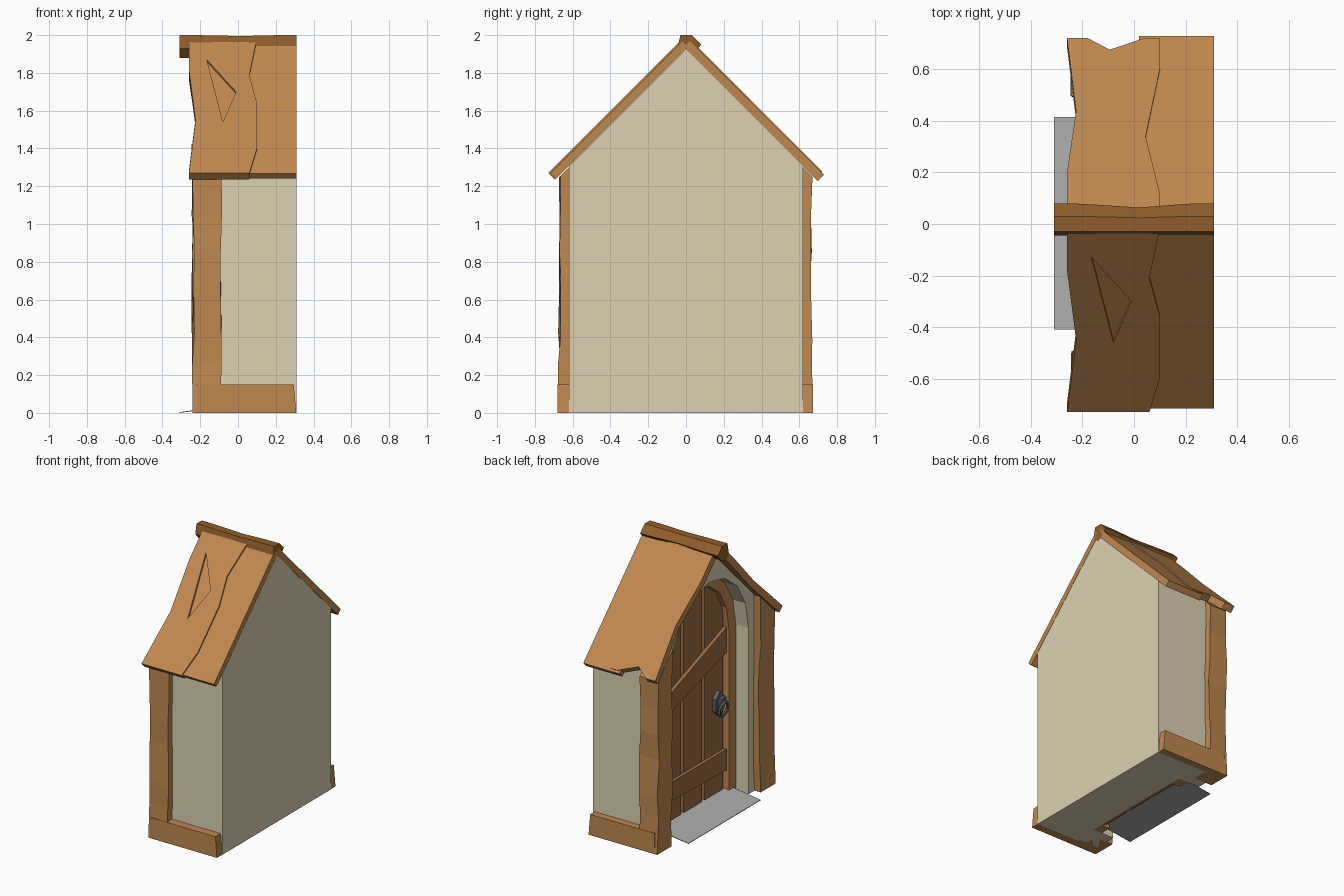
import bpy, bmesh, math, random
from mathutils import Vector

if "Cube" in bpy.data.objects:
    bpy.data.objects.remove(bpy.data.objects["Cube"])

random.seed(4)


def material(name, rgb):
    m = bpy.data.materials.new(name)
    m.diffuse_color = (*rgb, 1)
    m.use_nodes = True
    m.node_tree.nodes["Principled BSDF"].inputs["Base Color"].default_value = m.diffuse_color
    return m


PLASTER = material("plaster", (0.72, 0.64, 0.45))
WOOD = material("light_wood", (0.53, 0.25, 0.08))
BEAM = material("dark_wood", (0.28, 0.11, 0.025))
DOOR = material("door_wood", (0.33, 0.15, 0.06))
STONE = material("stone", (0.42, 0.42, 0.43))
IRON = material("iron", (0.12, 0.12, 0.13))


def loft(name, rings, mat):
    """Closed solid through rings of equal point count."""
    bm = bmesh.new()
    vs = [[bm.verts.new(p) for p in r] for r in rings]
    n = len(rings[0])
    for a, b in zip(vs, vs[1:]):
        for i in range(n):
            j = (i + 1) % n
            bm.faces.new((a[i], a[j], b[j], b[i]))
    bm.faces.new(vs[0][::-1])
    bm.faces.new(vs[-1])
    bmesh.ops.recalc_face_normals(bm, faces=bm.faces)
    me = bpy.data.meshes.new(name)
    bm.to_mesh(me)
    bm.free()
    ob = bpy.data.objects.new(name, me)
    bpy.context.collection.objects.link(ob)
    if mat:
        me.materials.append(mat)
    return ob


def prism(name, outline, x0, x1, mat):
    """Extrude a (y, z) outline along x."""
    return loft(name, [[(x, y, z) for y, z in outline] for x in (x0, x1)], mat)


def cut(ob, cutter):
    mod = ob.modifiers.new("cut", "BOOLEAN")
    mod.operation = "DIFFERENCE"
    mod.solver = "EXACT"
    mod.object = cutter
    bpy.context.view_layer.objects.active = ob
    bpy.ops.object.modifier_apply(modifier=mod.name)
    bpy.data.objects.remove(cutter)


SPRING = 1.2


def arch_points(hw, rise, n=8):
    """Arch from +y to -y, including both feet."""
    pts = [(hw, 0)]
    for i in range(n + 1):
        a = math.pi * i / n
        pts.append((hw * math.cos(a), SPRING + rise * math.sin(a)))
    return pts + [(-hw, 0)]


# house body with arched door recess
body = prism("house_body", [(-.62, 0), (-.62, 1.305), (0, 1.925), (.62, 1.305), (.62, 0)],
             -.19, .31, PLASTER)
recess = [(y, z if z > 0 else -.1) for y, z in arch_points(.44, .5)]
cut(body, prism("recess_cutter", recess, -.4, -.02, None))

# door frame, backing and planks
prism("door_frame", arch_points(.44, .5) + arch_points(.36, .42)[::-1], -.09, -.018, WOOD)
prism("door_backing", arch_points(.365, .425), -.035, -.015, WOOD)
for k in (-1, 0, 1):
    lo, hi = k * .24 - .105, k * .24 + .105
    top = []
    for i in range(5):
        y = hi + (lo - hi) * i / 4
        top.append((y, SPRING + .42 * math.sqrt(max(0, 1 - (y / .36) ** 2))))
    prism("door_plank", [(lo, .01), (hi, .01)] + top, -.055, -.02, DOOR)

# door battens
prism("lower_batten", [(-.35, .18), (.35, .2), (.35, .33), (-.35, .33)], -.08, -.05, DOOR)
prism("upper_batten", [(-.35, 1.03), (.35, .82), (.35, .95), (-.35, 1.21)], -.08, -.05, DOOR)

# door handle: six-sided plate, boss and ring
hexagon = [(-.27 + .055 * math.sin(i * math.pi / 3), .69 + .09 * math.cos(i * math.pi / 3))
           for i in range(6)]
prism("handle_plate", hexagon, -.085, -.05, IRON)
prism("handle_boss", [(-.295, .69), (-.245, .69), (-.245, .74), (-.295, .74)], -.115, -.08, IRON)
bpy.ops.mesh.primitive_torus_add(location=(-.11, -.27, .66), rotation=(0, math.radians(83), 0),
                                 major_radius=.05, minor_radius=.012,
                                 major_segments=10, minor_segments=5)
ring = bpy.context.object
ring.name = "handle_ring"
ring.data.materials.append(IRON)

# sloping door step
loft("door_step", [[(-.31, y, 0), (-.31, y, .004), (-.03, y, .042), (-.03, y, .036)]
                   for y in (-.41, .415)], STONE)

# roughly hewn corner posts, tops cut to the roof slope, and wall base boards
for side in (-1, 1):
    outer = .68 if side < 0 else .672
    rings = []
    levels = (0, .25, .4, .7, .88, 1.06, None)
    for z in levels:
        ring_pts = []
        for x, y in ((-.24, .51), (-.24, outer), (-.095, outer), (-.095, .51)):
            if z != 0:
                x += random.uniform(-.006, .01)
                y += random.uniform(-.018, 0)
            zz = z if z is not None else 1.92 - y
            if z:
                zz += random.uniform(-.04, .04)
            ring_pts.append((x, side * y, zz))
        rings.append(ring_pts)
    loft("corner_post", rings, WOOD)
    loft("base_board", [[(x, side * y, z) for x, z in
                         ((-.22, 0), (.308, 0), (.295, .15), (-.22, .15))]
                        for y in (.6, outer)], WOOD)


def on_roof(x, s, apex, side, drop=0.0):
    """Point s away from the ridge on a 45 degree slope."""
    d = drop / math.sqrt(2)
    return Vector((x, side * (s - d), apex - s - d))


def roof_plank(name, outline, apex, thick, side, lift=0.0, mat=WOOD):
    return loft(name, [[on_roof(x, s, apex, side, d) for x, s in outline]
                       for d in (-lift, thick)], mat)


# front roof slope: upper plank with triangular chip, lower plank beside it
front = roof_plank("front_roof_plank",
                   [(-.26, .02), (.10, .02), (.06, .21), (.10, .36), (.10, .6), (.06, .73),
                    (-.26, .73), (-.225, .45), (-.26, .18)], 2.0, .05, -1)
cut(front, roof_plank("chip_cutter", [(-.165, .13), (-.01, .30), (-.08, .46)],
                      2.0, .015, -1, .05, None))
roof_plank("front_roof_edge_plank", [(.03, .02), (.31, .02), (.31, .717), (.03, .717)],
           1.985, .04, -1)

# back roof slope: plank with notched eave and split edge
roof_plank("back_roof_plank",
           [(-.26, .02), (.10, .02), (.10, .12), (.045, .34), (.10, .6), (.10, .722),
            (.04, .722), (-.095, .677), (-.18, .722), (-.26, .722), (-.225, .44), (-.26, .2)],
           2.0, .05, 1)
roof_plank("back_roof_edge_plank", [(.02, .02), (.31, .02), (.31, .73), (.02, .73)],
           1.99, .045, 1)

# ridge beam, slightly worn in the middle
section = [(-.03, 2), (.03, 2), (.08, 1.95), (.045, 1.905), (.0, 1.88), (-.045, 1.93)]
rings = []
for x, shrink in ((-.31, 1), (-.2, .98), (.02, .8), (.2, .98), (.31, 1)):
    rings.append([(x, y * shrink if y > 0 else y, 1.94 + (z - 1.94) * (.6 + .4 * shrink)
                   if z > 1.94 else z) for y, z in section])
loft("ridge_beam", rings, BEAM)
